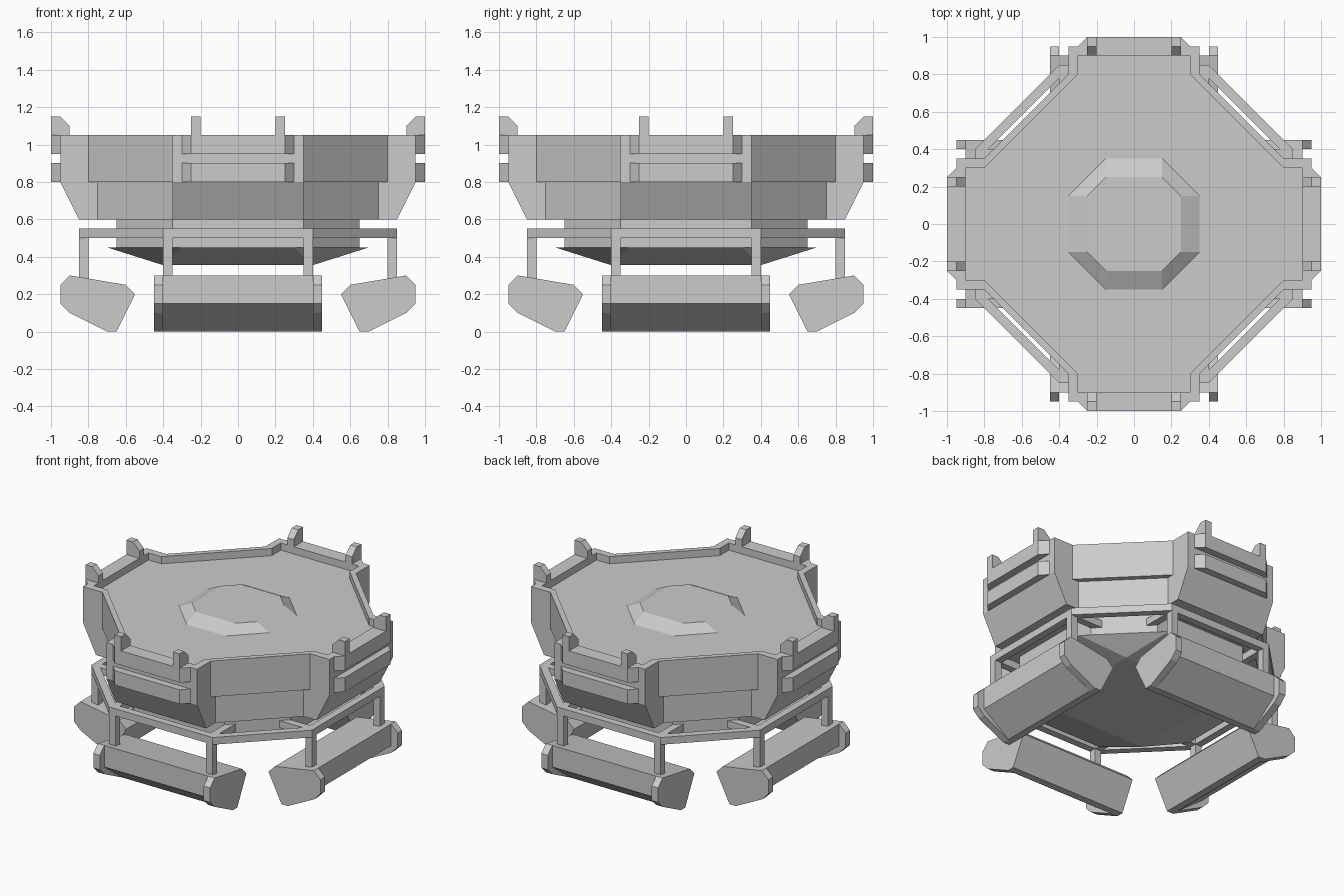
import bpy, bmesh, math
from mathutils import Matrix

if "Cube" in bpy.data.objects:
    bpy.data.objects.remove(bpy.data.objects["Cube"])


def loft(bm, lower, upper):
    """Solid between two loops with the same number of points."""
    a = [bm.verts.new(p) for p in lower]
    b = [bm.verts.new(p) for p in upper]
    n = len(a)
    bm.faces.new(a[::-1])
    bm.faces.new(b)
    for i in range(n):
        j = (i + 1) % n
        bm.faces.new((a[i], a[j], b[j], b[i]))


def plan(pts, z0, z1):
    """Plan outline (x, y) raised from z0 to z1."""
    return [(x, y, z0) for x, y in pts], [(x, y, z1) for x, y in pts]


def side(pts, x0, x1):
    """Outward/height profile swept along x on the front side."""
    return [(x0, -u, z) for u, z in pts], [(x1, -u, z) for u, z in pts]


def box(x0, x1, u0, u1, z0, z1):
    return side([(u0, z0), (u1, z0), (u1, z1), (u0, z1)], x0, x1)


def octagon(a, b):
    return [(a, -b), (b, -a), (b, a), (a, b), (-a, b), (-b, a), (-b, -a), (-a, -b)]


def build(name, solids, merge=False, turn=0):
    bm = bmesh.new()
    for lower, upper in solids:
        loft(bm, lower, upper)
    if merge:
        bmesh.ops.remove_doubles(bm, verts=bm.verts, dist=1e-4)
    bmesh.ops.recalc_face_normals(bm, faces=bm.faces)
    bm.transform(Matrix.Rotation(math.radians(turn), 4, 'Z'))
    me = bpy.data.meshes.new(name)
    bm.to_mesh(me)
    bm.free()
    bpy.context.collection.objects.link(bpy.data.objects.new(name, me))


# Central hull, deck hump and belly
build("main_hull", [plan(octagon(0.3, 0.8), 0.6, 1.0)])
build("deck_hump", [([(x, y, 1.0) for x, y in octagon(0.15, 0.35)],
                     [(x, y, 1.05) for x, y in octagon(0.15, 0.25)])])
build("neck", [plan(octagon(0.35, 0.65), 0.45, 0.6)])
build("belly", [([(x, y, 0.355) for x, y in octagon(0.4, 0.4)],
                 [(x, y, 0.45) for x, y in octagon(0.3, 0.7)])], merge=True)

block = [(0.75, 0.6), (0.85, 0.6), (0.95, 0.8), (0.95, 1.0), (0.75, 1.0)]
post = [(0.9, 1.0), (0.96, 1.0), (1.0, 1.05), (1.0, 1.15), (0.95, 1.15), (0.9, 1.1)]
bumper = [(-0.3, -0.95), (-0.25, -1.0), (0.25, -1.0), (0.3, -0.95)]
pod = [(0.9, 0.3), (0.6, 0.25), (0.55, 0.2), (0.65, 0.0), (0.7, 0.0), (0.9, 0.15)]
cap = [(0.9, 0.3), (0.6, 0.25), (0.55, 0.2), (0.65, 0.0), (0.7, 0.0),
       (0.9, 0.1), (0.95, 0.15), (0.95, 0.25)]

# Everything that repeats on the four sides
for k, s in enumerate(("front", "right", "back", "left")):
    t = 90 * k
    build(s + "_bay", [side(block, -0.35, 0.35)], turn=t)
    build(s + "_bay_rim", [box(-0.35, 0.35, 0.9, 0.95, 1.0, 1.05),
                           box(-0.35, -0.3, 0.8, 0.9, 1.0, 1.05),
                           box(0.3, 0.35, 0.8, 0.9, 1.0, 1.05)], turn=t)
    build(s + "_corner_wall", [plan([(0.3, -0.8), (0.35, -0.8), (0.8, -0.35), (0.8, -0.3)],
                                    0.8, 1.05)], turn=t)
    build(s + "_bumpers", [plan(bumper, 0.8, 0.9), plan(bumper, 0.95, 1.05)], turn=t)
    build(s + "_bollards", [side(post, -0.25, -0.2), side(post, 0.2, 0.25)], turn=t)
    # Rail ring, struts and hanging legs
    build(s + "_rail", [plan([(-0.4, -0.85), (0.4, -0.85), (0.38, -0.8), (-0.38, -0.8)], 0.5, 0.55),
                        plan([(0.4, -0.85), (0.85, -0.4), (0.8, -0.38), (0.38, -0.8)], 0.5, 0.55)],
          turn=t)
    build(s + "_struts", [box(-0.4, -0.35, 0.6, 0.82, 0.5, 0.55),
                          box(0.35, 0.4, 0.6, 0.82, 0.5, 0.55)], turn=t)
    build(s + "_legs", [box(-0.4, -0.35, 0.8, 0.85, 0.27, 0.5),
                        box(0.35, 0.4, 0.8, 0.85, 0.27, 0.5)], turn=t)
    # Thruster pod with end caps
    build(s + "_pod", [side(pod, -0.4, 0.4)], turn=t)
    build(s + "_pod_caps", [side(cap, -0.45, -0.4), side(cap, 0.4, 0.45)], turn=t)
